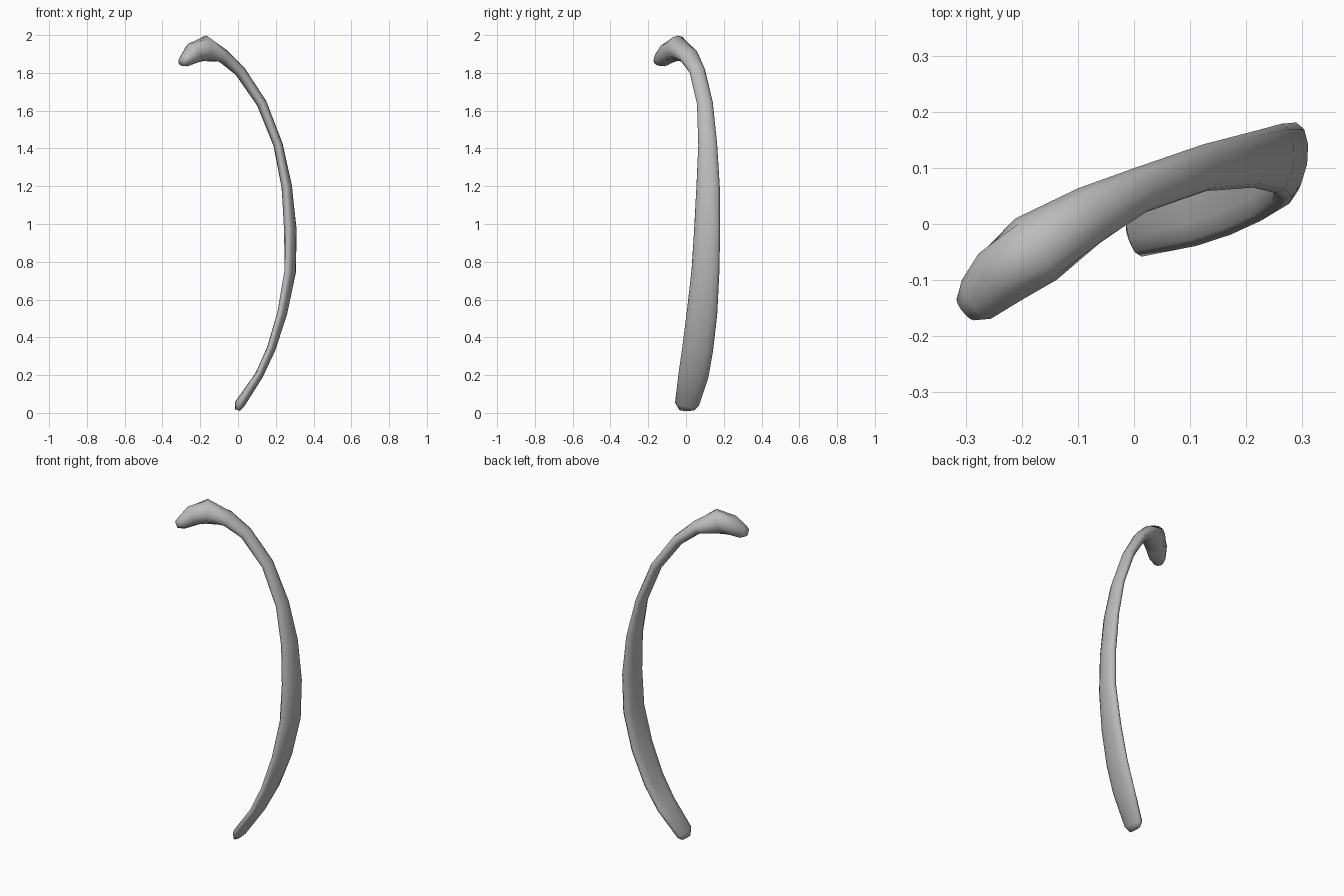
import bpy, bmesh, math
from mathutils import Vector

cube = bpy.data.objects.get("Cube")
if cube:
    bpy.data.objects.remove(cube, do_unlink=True)

# Bone material
bone = bpy.data.materials.new("bone grey")
bone.use_nodes = True
grey = (0.5, 0.5, 0.5, 1)
bone.diffuse_color = grey
bone.node_tree.nodes["Principled BSDF"].inputs["Base Color"].default_value = grey

# Cross-sections from the free end to the head: centre, half width, half thickness
SECTIONS = [
    ((-.003, .005, .015), .04, .013),
    ((.008, .005, .045), .064, .027),
    ((.105, .04, .2), .08, .028),
    ((.17, .062, .34), .082, .029),
    ((.23, .085, .53), .081, .031),
    ((.272, .103, .75), .075, .033),
    ((.277, .112, .97), .07, .032),
    ((.258, .117, 1.2), .062, .028),
    ((.212, .115, 1.42), .05, .025),
    ((.125, .1, 1.64), .042, .027),
    ((.01, .06, 1.81), .042, .03),
    ((-.08, .015, 1.89), .054, .037),
    ((-.175, -.045, 1.93), .066, .068),
    ((-.237, -.093, 1.905), .058, .056),
    ((-.277, -.132, 1.868), .046, .036),
    ((-.3, -.152, 1.857), .025, .02),
]
SIDES = 12


def build_bone():
    bm = bmesh.new()
    centres = [Vector(s[0]) for s in SECTIONS]
    last = len(centres) - 1
    rings = []
    for i, (_, width, thick) in enumerate(SECTIONS):
        along = (centres[min(i + 1, last)] - centres[max(i - 1, 0)]).normalized()
        # The middle of the shaft twists slightly outward
        twist = .22 * max(0, 1 - abs(centres[i].z - .85) / .6)
        wide = Vector((twist, 1, 0))
        wide = (wide - along * wide.dot(along)).normalized()
        inner = along.cross(wide)
        # Shallow groove along the inner face of the lower shaft
        groove = .45 if 1 < i < 6 else 0
        ring = []
        for k in range(SIDES):
            a = math.tau * k / SIDES
            depth = math.sin(a)
            if depth > 0:
                depth *= 1 - groove * depth ** 2
            ring.append(bm.verts.new(
                centres[i] + wide * width * math.cos(a) + inner * thick * depth))
        rings.append(ring)

    # Skin between neighbouring sections, then close both ends
    for lower, upper in zip(rings, rings[1:]):
        for k in range(SIDES):
            n = (k + 1) % SIDES
            bm.faces.new((lower[k], lower[n], upper[n], upper[k]))
    bm.faces.new(rings[0])
    bm.faces.new(rings[-1])
    bmesh.ops.recalc_face_normals(bm, faces=bm.faces)
    for face in bm.faces:
        face.smooth = True

    mesh = bpy.data.meshes.new("rib_bone")
    bm.to_mesh(mesh)
    bm.free()
    mesh.materials.append(bone)
    obj = bpy.data.objects.new("rib_bone", mesh)
    bpy.context.collection.objects.link(obj)


build_bone()
